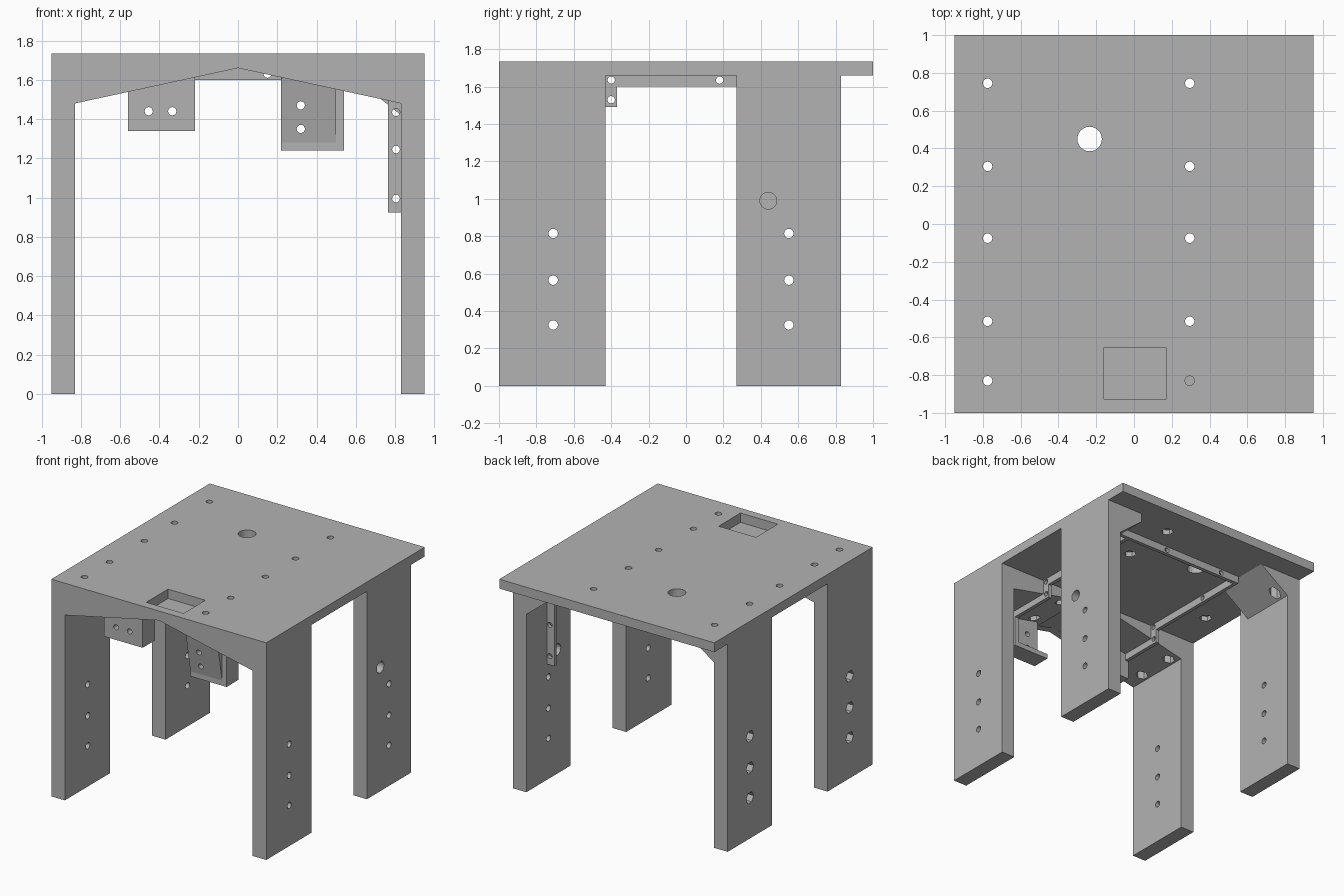
import bpy, bmesh
from math import pi
from mathutils import Matrix, Vector

cube = bpy.data.objects.get("Cube")
if cube:
    bpy.data.objects.remove(cube, do_unlink=True)

grey = bpy.data.materials.new("plain grey")
grey.use_nodes = True
GREY = (0.45, 0.45, 0.45, 1)
grey.diffuse_color = GREY
grey.node_tree.nodes["Principled BSDF"].inputs["Base Color"].default_value = GREY


def finish(name, bm):
    bmesh.ops.recalc_face_normals(bm, faces=bm.faces)
    mesh = bpy.data.meshes.new(name)
    bm.to_mesh(mesh)
    bm.free()
    mesh.materials.append(grey)
    ob = bpy.data.objects.new(name, mesh)
    bpy.context.collection.objects.link(ob)
    return ob


def add_prism(bm, profile, axis, lo, hi):
    """Extrude a 2D profile from lo to hi along axis 0, 1 or 2."""
    def place(p, d):
        co = list(p)
        co.insert(axis, d)
        return Vector(co)
    face = bm.faces.new([bm.verts.new(place(p, lo)) for p in profile])
    new = bmesh.ops.extrude_face_region(bm, geom=[face])["geom"]
    step = Vector([hi - lo if i == axis else 0 for i in range(3)])
    bmesh.ops.translate(bm, vec=step, verts=[v for v in new if isinstance(v, bmesh.types.BMVert)])


def prism(name, profile, axis, lo, hi):
    bm = bmesh.new()
    add_prism(bm, profile, axis, lo, hi)
    return finish(name, bm)


def rect(u0, u1, v0, v1):
    return [(u0, v0), (u1, v0), (u1, v1), (u0, v1)]


def box(name, x, y, z):
    return prism(name, rect(*x, *y), 2, *z)


def add_rod(bm, axis, centre, r, lo, hi, sides=24):
    """Cylinder along an axis, used for drilling."""
    co = list(centre)
    co.insert(axis, (lo + hi) / 2)
    turn = (Matrix.Rotation(pi / 2, 4, 'Y'), Matrix.Rotation(pi / 2, 4, 'X'), Matrix())[axis]
    bmesh.ops.create_cone(bm, cap_ends=True, segments=sides, radius1=r, radius2=r,
                          depth=hi - lo, matrix=Matrix.Translation(co) @ turn)


def cut(parts, bm):
    cutter = finish("cutter", bm)
    cutter.hide_render = True
    for ob in parts:
        mod = ob.modifiers.new("cut", 'BOOLEAN')
        mod.operation, mod.solver, mod.object = 'DIFFERENCE', 'EXACT', cutter
        bpy.context.view_layer.objects.active = ob
        bpy.ops.object.modifier_apply(modifier=mod.name)
    bpy.data.objects.remove(cutter, do_unlink=True)


W, IN, TOP, UNDER, EAVE = 0.95, 0.83, 1.735, 1.66, 1.48
FRONT = (-1, -0.43)
REAR = (0.27, 0.83)

# Main table: top plate, front arch with its two legs, rear legs, rear corner wedges
plate = box("top_plate", (-W, W), (-1, 1), (UNDER, TOP))
arch = prism("front_arch", [(-W, 0), (-IN, 0), (-IN, EAVE), (0, UNDER), (IN, EAVE),
                            (IN, 0), (W, 0), (W, UNDER), (-W, UNDER)], 1, *FRONT)
leg_l = box("rear_left_leg", (IN, W), REAR, (0, UNDER))
leg_r = box("rear_right_leg", (-W, -IN), REAR, (0, UNDER))
wedge_r = prism("rear_right_wedge", [(-IN, EAVE), (-0.57, UNDER), (-IN, UNDER)], 1, 0.36, 0.83)
wedge_l = prism("rear_left_wedge", [(IN, 1.42), (0.62, 1.59), (0.62, UNDER), (IN, UNDER)], 1, 0.57, 0.83)
body = [plate, arch, leg_l, leg_r, wedge_r, wedge_l]

# Screw holes, cable holes and the rectangular window
screws = [(x, y) for x in (-0.775, 0.295) for y in (0.745, 0.305, -0.075, -0.515, -0.83)]
leg_screws = [(y, z) for y in (-0.71, 0.55) for z in (0.815, 0.565, 0.325)]
bm = bmesh.new()
for c in screws:
    add_rod(bm, 2, c, 0.025, 1.3, 1.8)
for c in leg_screws:
    add_rod(bm, 0, c, 0.025, -1.1, 1.1)
add_rod(bm, 2, (-0.235, 0.45), 0.065, 1.6, 1.8)
add_rod(bm, 0, (0.44, 0.99), 0.045, 0.7, 1.1)
add_prism(bm, rect(-0.16, 0.17, -0.93, -0.655), 2, 1.5, 1.8)
cut(body, bm)

# Hexagonal nut pockets below the plate and on the outside of the right legs
bm = bmesh.new()
for c in screws:
    add_rod(bm, 2, c, 0.047, 1.3, 1.70, 6)
for c in leg_screws:
    add_rod(bm, 0, c, 0.047, -1.1, -0.90, 6)
cut([plate, arch, leg_r, wedge_r], bm)

# Thin drilled rails below the plate
RAIL = (1.60, UNDER)
cross = box("cross_rail", (-0.56, IN), (0.54, 0.57), RAIL)
batten = box("leg_batten", (0.765, IN), (0.54, 0.57), (0.925, UNDER))
bm = bmesh.new()
for x in (-0.39, 0.15):
    add_rod(bm, 1, (x, 1.63), 0.02, 0.5, 0.6, 12)
for z in (1.435, 1.245, 0.995):
    add_rod(bm, 1, (0.805, z), 0.02, 0.5, 0.6, 12)
cut([cross, batten], bm)
rails = []
for side, x in (("right", -0.545), ("left", 0.525)):
    span = (x - 0.015, x + 0.015)
    rails.append(prism(side + "_rail", [(-0.43, 1.49), (-0.37, 1.49), (-0.37, 1.60), (0.54, 1.60),
                                        (0.54, UNDER), (-0.43, UNDER)], 0, *span))
    box(side + "_front_rail", span, (-0.80, -0.43), (1.49, 1.56))
bm = bmesh.new()
for c in ((-0.40, 1.635), (-0.40, 1.53), (0.18, 1.635)):
    add_rod(bm, 0, c, 0.02, -0.8, 0.8, 12)
cut(rails, bm)

# Hanging block on the right of the front arch
block = prism("right_hanging_block", [(-0.56, 1.34), (-0.22, 1.34), (-0.22, 1.62), (-0.56, 1.55)],
              1, -0.89, -0.735)
bm = bmesh.new()
for x in (-0.455, -0.335):
    add_rod(bm, 1, (x, 1.44), 0.021, -1.1, -0.6, 16)
cut([block], bm)

# Open hanging bracket on the left, with a tilted front pad
face = prism("bracket_face", [(0.22, 1.28), (0.50, 1.28), (0.50, 1.56), (0.22, 1.62)], 1, -0.915, -0.88)
pad = prism("bracket_pad", [(-0.915, 1.28), (-0.915, 1.61), (-0.975, 1.61)], 0, 0.22, 0.50)
box("bracket_floor", (0.22, 0.54), (-0.915, -0.765), (1.24, 1.28))
prism("bracket_side", [(0.50, 1.28), (0.54, 1.28), (0.54, 1.55), (0.50, 1.56)], 1, -0.915, -0.765)
bm = bmesh.new()
for z in (1.47, 1.35):
    add_rod(bm, 1, (0.32, z), 0.021, -1.1, -0.7, 16)
cut([face, pad], bm)
